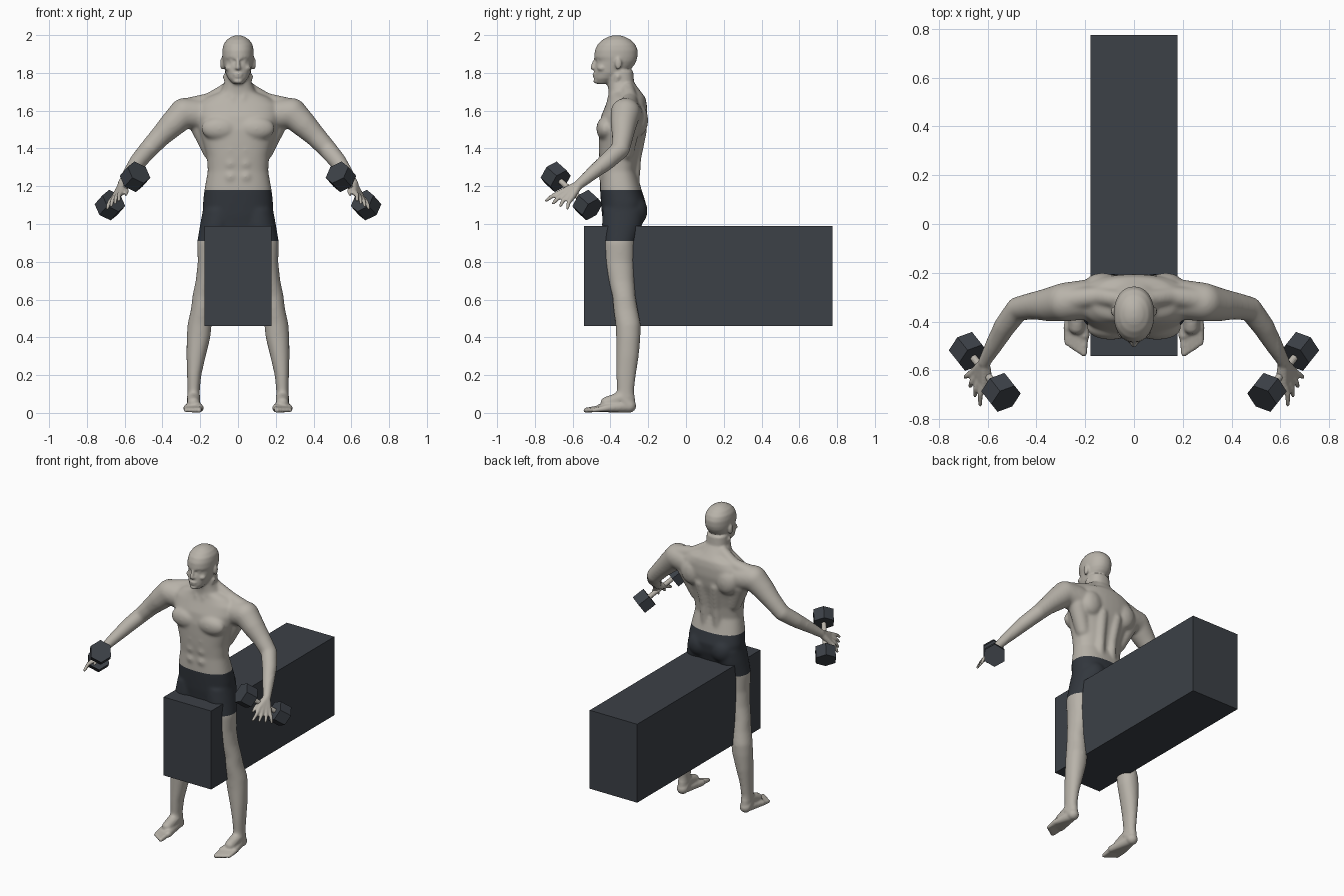
import bpy, bmesh, math
from mathutils import Vector, Matrix

cube = bpy.data.objects.get("Cube")
if cube:
    bpy.data.objects.remove(cube)


def material(name, rgb):
    m = bpy.data.materials.new(name)
    m.use_nodes = True
    m.diffuse_color = (*rgb, 1)
    m.node_tree.nodes["Principled BSDF"].inputs["Base Color"].default_value = (*rgb, 1)
    return m


skin = material("warm grey skin", (0.48, 0.45, 0.40))
cloth = material("dark shorts cloth", (0.032, 0.038, 0.047))
slate = material("dark slate", (0.045, 0.052, 0.063))


def add_object(name, bm, *mats):
    mesh = bpy.data.meshes.new(name)
    bm.to_mesh(mesh)
    bm.free()
    ob = bpy.data.objects.new(name, mesh)
    bpy.context.collection.objects.link(ob)
    for m in mats:
        mesh.materials.append(m)
    return ob


def loft(bm, sections, power=2.0, n=40):
    """Skin stacked ovals given as (z, centre x, half width, front y, back y)."""
    rings = []
    for z, cx, hw, yf, yb in sections:
        ring = []
        for i in range(n):
            a = 2 * math.pi * i / n
            c, s = math.cos(a), math.sin(a)
            px = math.copysign(abs(c) ** (2 / power), c) * hw
            py = math.copysign(abs(s) ** (2 / power), s) * (yb - yf) / 2
            ring.append(bm.verts.new((cx + px, (yf + yb) / 2 + py, z)))
        rings.append(ring)
    for a, b in zip(rings, rings[1:]):
        for i in range(n):
            j = (i + 1) % n
            bm.faces.new((a[i], a[j], b[j], b[i]))
    bm.faces.new(rings[0][::-1])
    bm.faces.new(rings[-1])


def blob(bm, centre, size):
    bmesh.ops.create_icosphere(bm, subdivisions=3, radius=1,
                               matrix=Matrix.Translation(centre) @ Matrix.Diagonal((*size, 1)))


def rod(bm, a, b, r1, r2, sides=20):
    a, b = Vector(a), Vector(b)
    turn = (b - a).to_track_quat('Z', 'Y').to_matrix().to_4x4()
    bmesh.ops.create_cone(bm, cap_ends=True, segments=sides, radius1=r1, radius2=r2,
                          depth=(b - a).length, matrix=Matrix.Translation((a + b) / 2) @ turn)


def limb(bm, points):
    """Chain of rounded tapering rods through (x, y, z, radius) points."""
    for p in points:
        blob(bm, p[:3], (p[3],) * 3)
    for p, q in zip(points, points[1:]):
        rod(bm, p[:3], q[:3], p[3], q[3])


# Trunk and neck
bm = bmesh.new()
trunk = [(.95, .16, -.43, -.25), (1.05, .183, -.445, -.218), (1.11, .186, -.45, -.212),
         (1.18, .178, -.455, -.235), (1.28, .16, -.453, -.262), (1.36, .165, -.46, -.25),
         (1.43, .185, -.462, -.235), (1.5, .208, -.462, -.215), (1.57, .225, -.45, -.205),
         (1.63, .22, -.425, -.207), (1.67, .17, -.41, -.215), (1.70, .095, -.41, -.238),
         (1.75, .072, -.415, -.275), (1.81, .068, -.42, -.28)]
loft(bm, [(z, 0, *rest) for z, *rest in trunk], 2.4)

# Skull
skull = [(1.742, .028, -.474, -.41), (1.77, .052, -.486, -.36), (1.80, .066, -.486, -.31),
         (1.84, .075, -.482, -.275), (1.862, .08, -.475, -.263), (1.885, .083, -.486, -.257),
         (1.92, .083, -.482, -.256), (1.95, .077, -.468, -.268), (1.975, .06, -.442, -.293),
         (1.992, .035, -.41, -.325), (1.999, .012, -.385, -.35)]
loft(bm, [(z, 0, *rest) for z, *rest in skull], 2.15)

# Nose, lips and chin
limb(bm, [(0, -.482, 1.87, .008), (0, -.495, 1.828, .012)])
blob(bm, (0, -.484, 1.793), (.026, .011, .006))
blob(bm, (0, -.483, 1.779), (.022, .011, .006))
blob(bm, (0, -.475, 1.756), (.026, .016, .013))

leg = [(.05, .235, .033, -.37, -.268), (.12, .235, .033, -.366, -.275), (.2, .232, .038, -.37, -.265),
       (.3, .222, .051, -.37, -.25), (.4, .209, .063, -.37, -.241), (.47, .203, .064, -.373, -.24),
       (.55, .191, .058, -.384, -.256), (.62, .183, .058, -.39, -.268), (.7, .163, .061, -.41, -.273),
       (.8, .142, .071, -.432, -.272), (.9, .131, .086, -.44, -.266), (1.0, .11, .09, -.445, -.23),
       (1.08, .1, .085, -.44, -.22)]
arm = [(.2, -.31, 1.58, .082), (.285, -.32, 1.588, .08), (.345, -.33, 1.53, .07),
       (.41, -.335, 1.465, .057), (.475, -.347, 1.395, .05), (.53, -.42, 1.33, .046),
       (.575, -.5, 1.265, .036), (.612, -.565, 1.21, .026)]

for s in (1, -1):
    def side(points):
        return [(s * p[0], *p[1:]) for p in points]

    # Legs and arms
    loft(bm, [(z, s * x, *rest) for z, x, *rest in leg], 2.1)
    limb(bm, side(arm))

    # Feet and toes
    limb(bm, side([(.235, -.3, .037, .036), (.235, -.34, .08, .036), (.235, -.42, .052, .033)]))
    for i in range(5):
        t = i / 4
        x = .203 + .069 * t
        limb(bm, side([(.235, -.32, .035, .034), (x, -.455 + .03 * t, .025, .022 - .004 * t)]))
        limb(bm, side([(x, -.455 + .03 * t, .024, .017), (x + .003, -.53 + .042 * t, .014, .014 - .003 * t)]))

    # Palm, fingers and thumb
    wrist = Vector((.612, -.565, 1.21))
    for i in range(4):
        t = i / 3
        knuckle = Vector((.615, -.655, 1.17)).lerp(Vector((.655, -.605, 1.14)), t)
        tip = Vector((.63, -.74, 1.125)).lerp(Vector((.692, -.628, 1.083)), t)
        bend = knuckle.lerp(tip, .5) + Vector((.008, -.004, .004))
        limb(bm, side([(*wrist, .022), (*knuckle, .017), (*bend, .0115), (*tip, .009)]))
    limb(bm, side([(.605, -.59, 1.195, .02), (.588, -.645, 1.175, .013), (.59, -.69, 1.155, .01)]))

    # Brows, cheeks, eyes, nostrils and ears
    limb(bm, side([(.014, -.477, 1.879, .009), (.05, -.452, 1.881, .01)]))
    blob(bm, (s * .045, -.445, 1.825), (.024, .025, .018))
    blob(bm, (s * .031, -.461, 1.862), (.014, .011, .008))
    blob(bm, (s * .012, -.485, 1.824), (.007, .01, .007))
    blob(bm, (s * .084, -.358, 1.85), (.011, .018, .033))

    # Chest, neck, back and seat muscles
    blob(bm, (s * .095, -.425, 1.505), (.1, .05, .065))
    limb(bm, side([(.025, -.405, 1.655, .016), (.062, -.36, 1.78, .018)]))
    limb(bm, side([(.05, -.31, 1.72, .035), (.15, -.295, 1.655, .04), (.26, -.31, 1.62, .05)]))
    limb(bm, side([(.045, -.275, 1.22, .03), (.045, -.268, 1.35, .032), (.055, -.245, 1.5, .04)]))
    blob(bm, (s * .13, -.25, 1.55), (.075, .05, .085))
    limb(bm, side([(.2, -.3, 1.53, .06), (.14, -.32, 1.38, .045)]))
    blob(bm, (s * .085, -.275, 1.07), (.078, .072, .085))
    for z in (1.25, 1.32, 1.39):
        blob(bm, (s * .038, -.442, z), (.034, .02, .032))

bmesh.ops.recalc_face_normals(bm, faces=bm.faces)
body = add_object("man_body", bm, skin, cloth)

# Fuse the parts into one surface
fuse = body.modifiers.new("fuse", 'REMESH')
fuse.mode = 'VOXEL'
fuse.voxel_size = 0.0065
fused = bpy.data.meshes.new_from_object(body.evaluated_get(bpy.context.evaluated_depsgraph_get()))
body.modifiers.clear()

# Relax broad muscles strongly and small details lightly
bm = bmesh.new()
bm.from_mesh(fused)


def is_detail(p):
    return p.z > 1.74 or p.z < .09 or abs(p.x) > .59


broad = [v for v in bm.verts if not is_detail(v.co)]
for i in range(14):
    verts = list(bm.verts) if i < 2 else broad
    bmesh.ops.smooth_vert(bm, verts=verts, factor=.5, use_axis_x=True, use_axis_y=True, use_axis_z=True)

# Shorts between a cut hem and a cut waistband
HEM, WAIST = .91, 1.18
for z in (HEM, WAIST):
    bmesh.ops.bisect_plane(bm, geom=bm.verts[:] + bm.edges[:] + bm.faces[:],
                           plane_co=(0, 0, z), plane_no=(0, 0, 1))
for f in bm.faces:
    c = f.calc_center_median()
    f.material_index = int(HEM < c.z < WAIST and abs(c.x) < .35)
    f.smooth = True
bm.to_mesh(body.data)
bm.free()
bpy.data.meshes.remove(fused)

# Bench block
bm = bmesh.new()
bmesh.ops.create_cube(bm, size=1, matrix=Matrix.Translation((0, .117, .725)) @
                      Matrix.Diagonal((.355, 1.315, .53, 1)))
add_object("bench_block", bm, slate)

# Dumbbells with hexagonal ends
for s, label in ((1, "left"), (-1, "right")):
    front, back = Vector((s * .545, -.69, 1.25)), Vector((s * .678, -.522, 1.10))
    axis = (back - front).normalized() * .041
    bm = bmesh.new()
    for c in (front, back):
        rod(bm, c - axis, c + axis, .07, .07, 6)
    add_object(label + "_dumbbell_ends", bm, slate)
    bm = bmesh.new()
    rod(bm, front, back, .015, .015, 16)
    add_object(label + "_dumbbell_handle", bm, skin)
